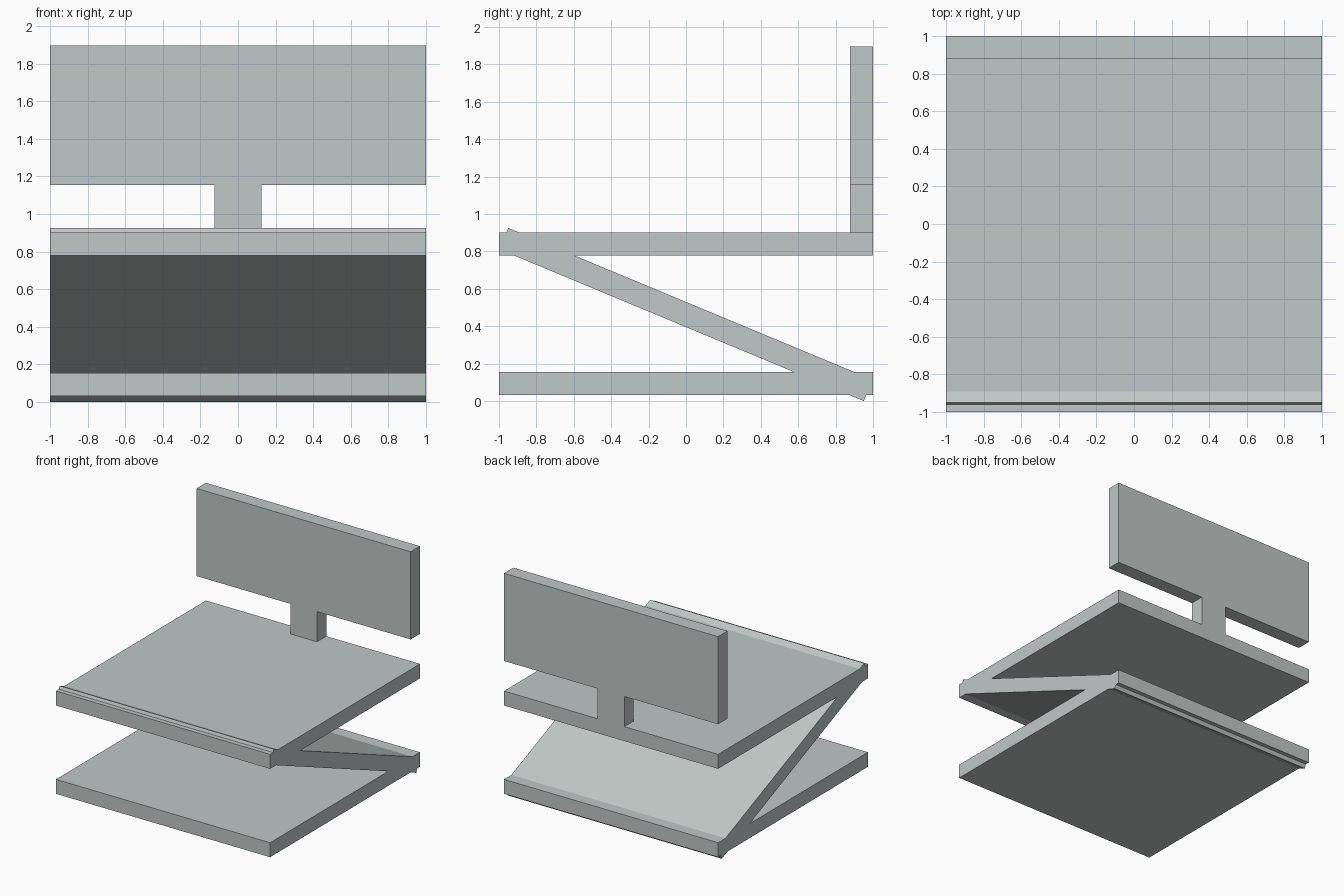
import bpy
import math

if "Cube" in bpy.data.objects:
    bpy.data.objects.remove(bpy.data.objects["Cube"])

# single flat grey finish
grey = bpy.data.materials.new("pale_grey")
grey.diffuse_color = (0.53, 0.58, 0.57, 1)
grey.use_nodes = True
grey.node_tree.nodes["Principled BSDF"].inputs["Base Color"].default_value = grey.diffuse_color


def slab(name, centre, size, tilt=0.0):
    """Sharp-edged board, optionally tilted about the x axis."""
    bpy.ops.mesh.primitive_cube_add(size=1, location=centre, rotation=(tilt, 0, 0))
    board = bpy.context.object
    board.name = name
    board.scale = size
    board.data.materials.append(grey)
    return board


THICK = 0.122

# base and seat boards
slab("base", (0, 0, 0.094), (2, 2, THICK))
slab("seat", (0, 0, 0.84), (2, 2, THICK))

# sloping board joining the seat front to the base rear
slab("diagonal_support", (0, 0, 0.463), (2, 2.11, 0.124), -math.radians(22.6))

# backrest panel on a narrow post
slab("backrest_post", (0, 0.938, 1.028), (0.25, 0.124, 0.255))
slab("backrest", (0, 0.938, 1.525), (2, 0.124, 0.74))
